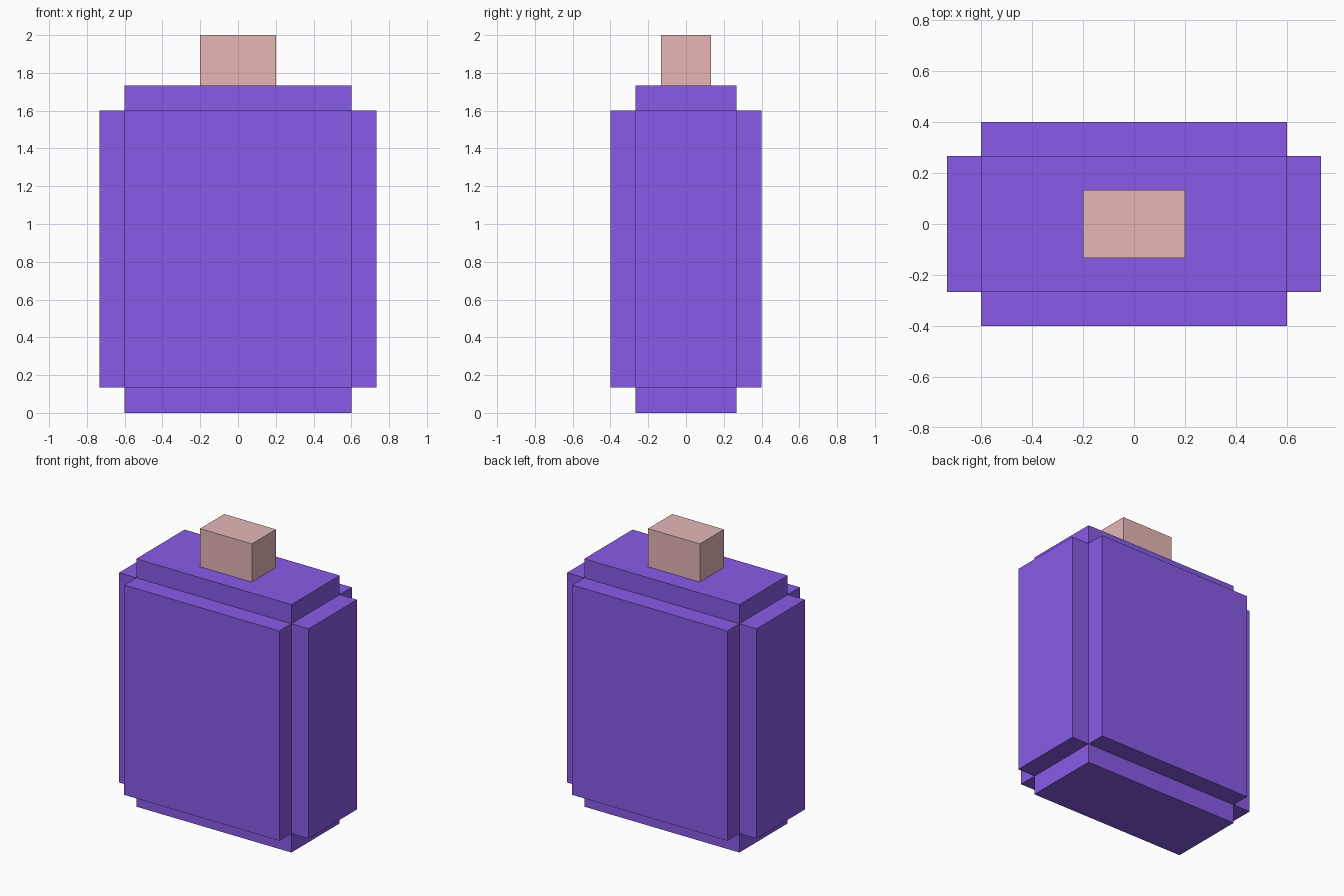
import bpy, bmesh
from mathutils import Matrix

if "Cube" in bpy.data.objects:
    bpy.data.objects.remove(bpy.data.objects["Cube"])

U = 2 / 15  # grid unit of the model


def srgb(r, g, b):
    def lin(c):
        c /= 255
        return c / 12.92 if c <= 0.04045 else ((c + 0.055) / 1.055) ** 2.4
    return (lin(r), lin(g), lin(b), 1)


def material(name, rgb):
    m = bpy.data.materials.new(name)
    m.diffuse_color = srgb(*rgb)
    m.use_nodes = True
    m.node_tree.nodes["Principled BSDF"].inputs["Base Color"].default_value = m.diffuse_color
    return m


def block(name, size, z_mid, mat, panel=0):
    """Box of the given size; panel > 0 raises every face outwards on its own."""
    bm = bmesh.new()
    bmesh.ops.create_cube(bm, size=1, matrix=Matrix.Diagonal((*size, 1)))
    if panel:
        faces = bmesh.ops.extrude_discrete_faces(bm, faces=bm.faces[:])["faces"]
        bm.normal_update()
        for f in faces:
            bmesh.ops.translate(bm, verts=f.verts[:], vec=f.normal * panel)
    bmesh.ops.recalc_face_normals(bm, faces=bm.faces[:])
    me = bpy.data.meshes.new(name)
    bm.to_mesh(me)
    bm.free()
    me.materials.append(mat)
    ob = bpy.data.objects.new(name, me)
    ob.location.z = z_mid
    bpy.context.collection.objects.link(ob)
    return ob


purple = material("purple glass", (139, 93, 236))
cork = material("pinkish cork", (233, 184, 184))

# Bottle body: core with a raised panel on all six sides
block("bottle_body", (9 * U, 4 * U, 11 * U), 6.5 * U, purple, panel=U)

# Stopper on top
block("stopper", (3 * U, 2 * U, 2 * U), 14 * U, cork)
